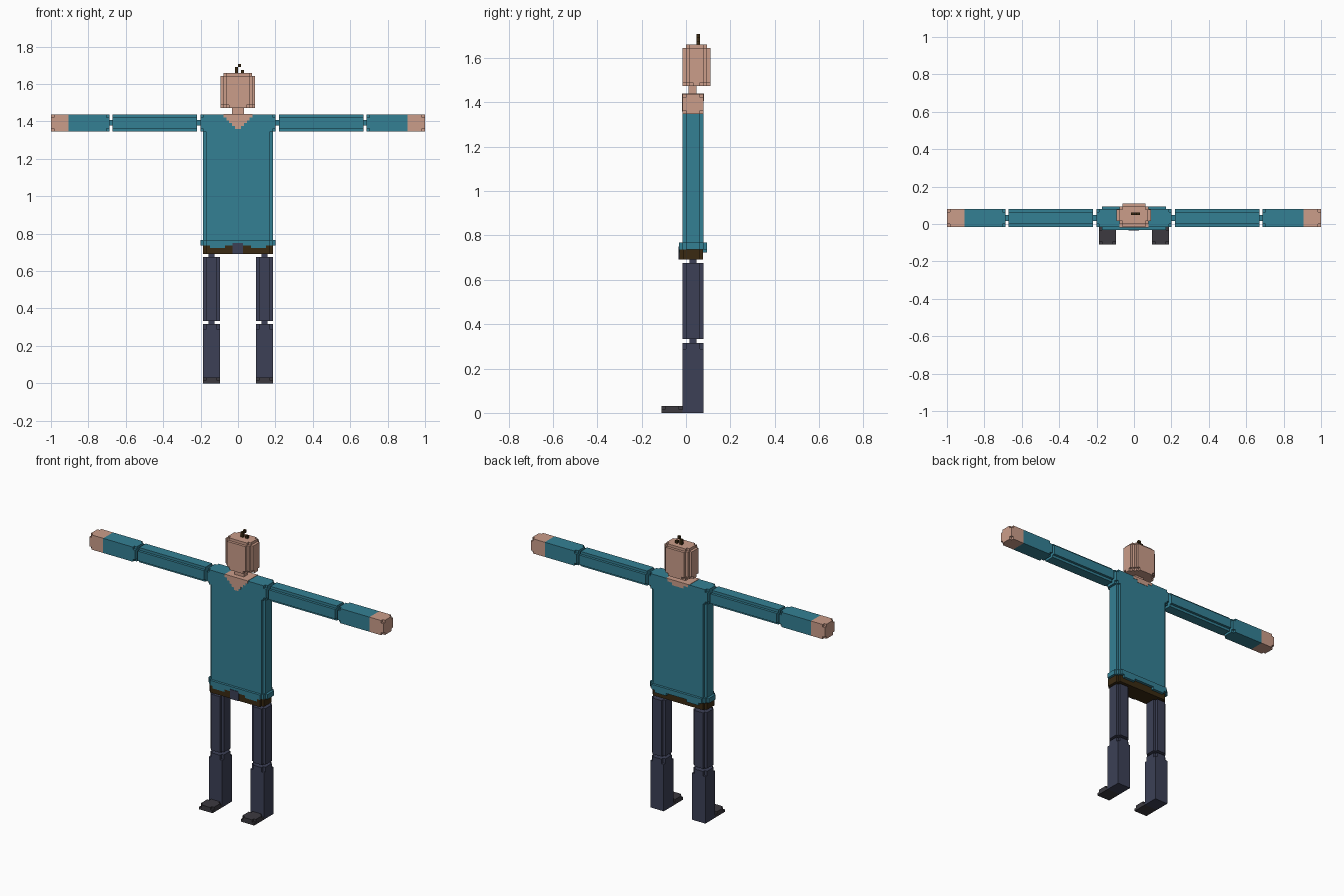
import bpy, bmesh

if "Cube" in bpy.data.objects:
    bpy.data.objects.remove(bpy.data.objects["Cube"])

N = 0.0156  # size of one block step


def material(name, r, g, b):
    m = bpy.data.materials.new(name)
    lin = [(c / 255 / 12.92) if c < 11 else ((c / 255 + 0.055) / 1.055) ** 2.4 for c in (r, g, b)]
    m.diffuse_color = (*lin, 1)
    m.use_nodes = True
    m.node_tree.nodes["Principled BSDF"].inputs["Base Color"].default_value = m.diffuse_color
    return m


MATS = {
    "skin": material("skin", 203, 157, 138),
    "teal": material("teal_cloth", 52, 128, 148),
    "navy": material("navy_cloth", 60, 64, 86),
    "shoe": material("dark_shoe", 60, 58, 64),
    "brown": material("dark_brown", 58, 42, 18),
}


def prism(bm, lo, hi, axis=2, steps=0, mat=0):
    """Box extruded along an axis, its four long edges cut back in stair steps."""
    u, v = [i for i in range(3) if i != axis]
    stair = [(0, steps * N)]
    for i in range(steps):
        stair += [((i + 1) * N, (steps - i) * N), ((i + 1) * N, (steps - i - 1) * N)]
    outline = []
    for i, (a, b) in enumerate([(0, 0), (1, 0), (1, 1), (0, 1)]):
        for du, dv in (stair if i % 2 == 0 else stair[::-1]):
            outline.append((hi[u] - du if a else lo[u] + du, hi[v] - dv if b else lo[v] + dv))
    rings = []
    for w in (lo[axis], hi[axis]):
        ring = []
        for p, q in outline:
            co = [0, 0, 0]
            co[axis], co[u], co[v] = w, p, q
            ring.append(bm.verts.new(co))
        rings.append(ring)
    n = len(outline)
    faces = [bm.faces.new(rings[0][::-1]), bm.faces.new(rings[1])]
    for i in range(n):
        j = (i + 1) % n
        faces.append(bm.faces.new((rings[0][i], rings[0][j], rings[1][j], rings[1][i])))
    for f in faces:
        f.material_index = mat


def part(name, pieces):
    """pieces: (colour, x0, x1, y0, y1, z0, z1, axis, steps)"""
    bm = bmesh.new()
    colours = list(dict.fromkeys(p[0] for p in pieces))
    for c, x0, x1, y0, y1, z0, z1, axis, steps in pieces:
        x0, x1 = sorted((x0, x1))
        prism(bm, (x0, y0, z0), (x1, y1, z1), axis, steps, colours.index(c))
    bmesh.ops.recalc_face_normals(bm, faces=bm.faces)
    me = bpy.data.meshes.new(name)
    bm.to_mesh(me)
    bm.free()
    for c in colours:
        me.materials.append(MATS[c])
    ob = bpy.data.objects.new(name, me)
    bpy.context.collection.objects.link(ob)


F, B = -0.016, 0.079          # front and back of the body
ARM = (F, B, 1.347, 1.437)    # depth and height of the arms

# Shirt: body, shoulders and hem
part("shirt", [
    ("teal", -0.186, 0.186, F, B, 0.765, 1.347, 2, 1),
    ("teal", -0.186, 0.186, F, B, 1.347, 1.437, 0, 0),
    ("teal", 0.186, 0.201, *ARM, 0, 1),
    ("teal", -0.201, -0.186, *ARM, 0, 1),
    ("teal", -0.201, 0.201, -0.031, 0.094, 0.737, 0.767, 2, 2),
    ("teal", -0.15, -0.07, -0.031, 0.094, 0.722, 0.737, 2, 0),
    ("teal", 0.07, 0.15, -0.031, 0.094, 0.722, 0.737, 2, 0),
])

# Neckline: stepped V in front, shallow scoop behind, skin on top
neckline = [("skin", -0.078, 0.078, F - 0.002, B + 0.002, 1.436, 1.439, 2, 0)]
for i in range(5):
    w, top = 0.078 - i * N, 1.437 - i * N
    neckline.append(("skin", -w, w, F - 0.002, F + 0.002, top - N, top, 2, 0))
for i, w in enumerate((0.07, 0.04)):
    neckline.append(("skin", -w, w, B - 0.002, B + 0.002, 1.437 - (i + 1) * N, 1.437 - i * N, 2, 0))
part("neckline", neckline)

# Trousers seat with a buckle
part("hips", [
    ("brown", -0.186, 0.186, -0.029, 0.077, 0.692, 0.737, 2, 1),
    ("navy", -0.03, 0.026, -0.034, -0.028, 0.692, 0.75, 2, 0),
])

# Neck and head
part("neck", [("skin", -0.031, 0.031, 0.012, 0.048, 1.437, 1.478, 2, 0)])
part("head", [
    ("skin", -0.094, 0.092, -0.016, 0.11, 1.473, 1.489, 2, 3),
    ("skin", -0.094, 0.092, -0.016, 0.11, 1.489, 1.644, 2, 2),
    ("skin", -0.078, 0.076, 0.0, 0.094, 1.644, 1.66, 2, 1),
])

# Tuft of hair
part("hair_tuft", [
    ("brown", -0.016, 0.0, 0.047, 0.062, 1.66, 1.691, 2, 0),
    ("brown", 0.0, N, 0.047, 0.062, 1.691, 1.707, 2, 0),
    ("brown", N, 0.031, 0.047, 0.062, 1.66, 1.676, 2, 0),
])

for side, s in (("left", 1), ("right", -1)):
    # Arm: joints, sleeve, forearm and hand
    joint = (0.015, 0.047, 1.377, 1.408)
    part(side + "_upper_arm", [
        ("teal", s * 0.2, s * 0.222, *joint, 0, 0),
        ("teal", s * 0.22, s * 0.672, *ARM, 0, 1),
    ])
    part(side + "_forearm", [
        ("teal", s * 0.67, s * 0.69, *joint, 0, 0),
        ("teal", s * 0.688, s * 0.704, *ARM, 0, 1),
        ("teal", s * 0.704, s * 0.905, *ARM, 0, 0),
    ])
    part(side + "_hand", [
        ("skin", s * 0.905, s * 0.984, *ARM, 0, 0),
        ("skin", s * 0.984, s * 1.0, *ARM, 0, 1),
    ])
    # Leg: joints, thigh, shin and shoe
    a, b = s * 0.096, s * 0.187
    part(side + "_thigh", [
        ("navy", s * 0.126, s * 0.157, 0.015, 0.047, 0.674, 0.694, 2, 0),
        ("navy", a, b, F, B, 0.332, 0.676, 2, 1),
    ])
    part(side + "_shin", [
        ("navy", s * 0.126, s * 0.157, 0.015, 0.047, 0.31, 0.334, 2, 0),
        ("navy", a, b, F, B, 0.288, 0.316, 2, 1),
        ("navy", a, b, F, B, 0.0, 0.288, 2, 0),
    ])
    part(side + "_shoe", [
        ("shoe", a, b, -0.11, F, 0.0, N, 2, 0),
        ("shoe", a, b, -0.11, F, N, 0.031, 2, 1),
    ])
